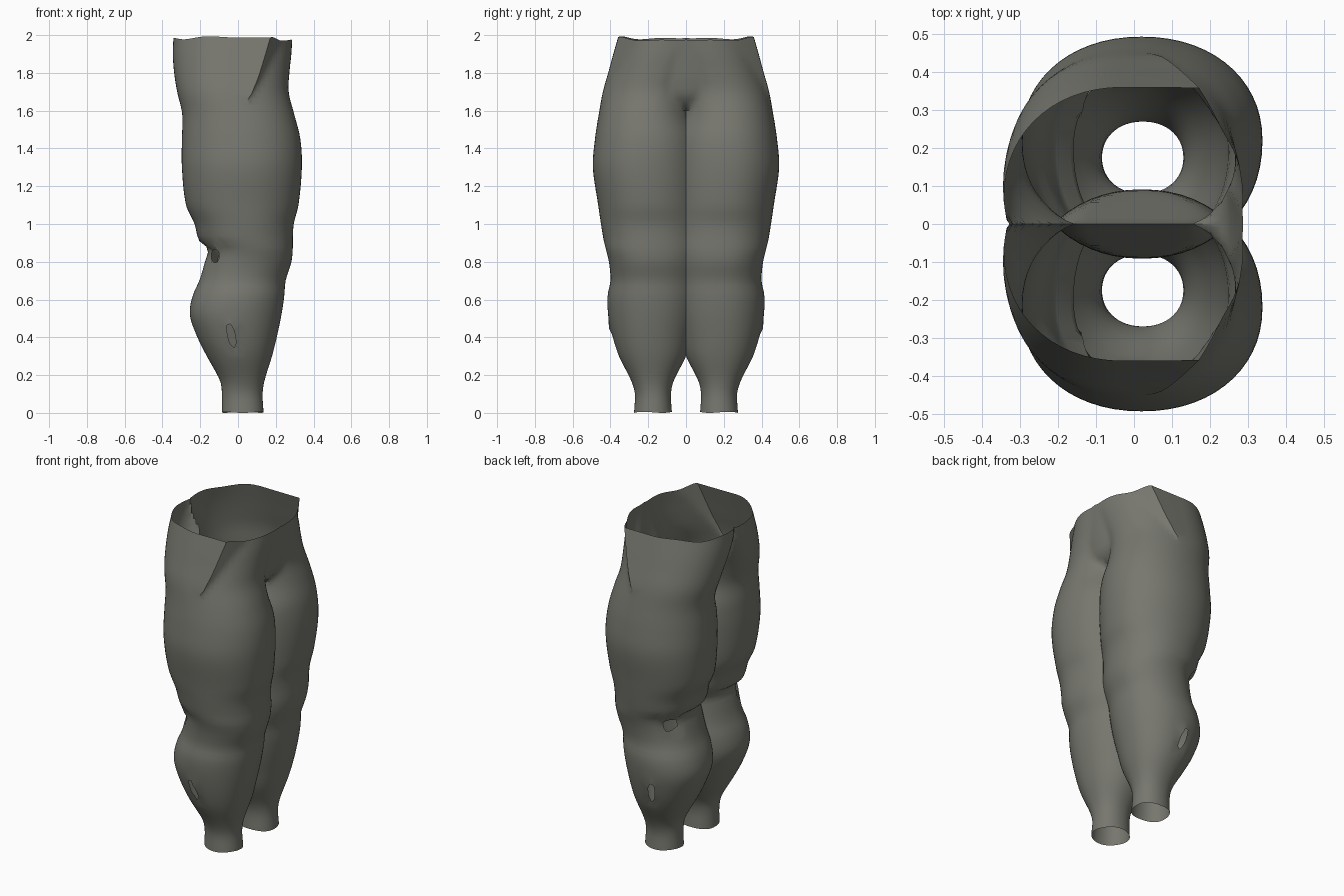
import bpy, bmesh, math

if "Cube" in bpy.data.objects:
    bpy.data.objects.remove(bpy.data.objects["Cube"])

cloth = bpy.data.materials.new("olive grey cloth")
cloth.diffuse_color = (0.185, 0.185, 0.16, 1)
cloth.use_nodes = True
cloth.node_tree.nodes["Principled BSDF"].inputs["Base Color"].default_value = cloth.diffuse_color

# Leg sections: height, back x, front x, outer y, centre y, inner radius
SECTIONS = [
    (0.01, -0.085, 0.135, 0.275, 0.175, 0.100),
    (0.10, -0.085, 0.130, 0.270, 0.175, 0.095),
    (0.17, -0.095, 0.140, 0.290, 0.180, 0.115),
    (0.30, -0.165, 0.180, 0.355, 0.185, 0.185),
    (0.40, -0.215, 0.205, 0.388, 0.190, 0.220),
    (0.52, -0.255, 0.230, 0.412, 0.190, 0.250),
    (0.62, -0.240, 0.245, 0.415, 0.190, 0.260),
    (0.70, -0.205, 0.252, 0.400, 0.190, 0.260),
    (0.80, -0.175, 0.283, 0.408, 0.195, 0.270),
    (0.87, -0.160, 0.290, 0.425, 0.200, 0.280),
    (0.91, -0.205, 0.290, 0.435, 0.200, 0.285),
    (1.00, -0.230, 0.295, 0.450, 0.205, 0.295),
    (1.10, -0.275, 0.320, 0.465, 0.210, 0.300),
    (1.30, -0.297, 0.338, 0.493, 0.220, 0.310),
    (1.45, -0.297, 0.330, 0.482, 0.215, 0.290),
    (1.58, -0.295, 0.298, 0.462, 0.210, 0.245),
    (1.70, -0.322, 0.268, 0.440, 0.180, 0.220),
    (1.80, -0.338, 0.272, 0.412, 0.140, 0.220),
    (1.90, -0.345, 0.282, 0.385, 0.100, 0.240),
    (1.99, -0.342, 0.287, 0.360, 0.070, 0.260),
]
# Front panel between the thighs: height, x on the middle line
PANEL = [(1.58, 0.10), (1.61, 0.18), (1.64, 0.222), (1.69, 0.248),
         (1.76, 0.262), (1.86, 0.274), (2.00, 0.288)]
SIDES = 60
RINGS = 66
CROTCH = 1.58


def section_at(z):
    """Smooth interpolation between the listed sections."""
    i = 0
    while i < len(SECTIONS) - 2 and z > SECTIONS[i + 1][0]:
        i += 1
    a, b = SECTIONS[i], SECTIONS[i + 1]
    p, n = SECTIONS[max(i - 1, 0)], SECTIONS[min(i + 2, len(SECTIONS) - 1)]
    h = b[0] - a[0]
    t = (z - a[0]) / h
    out = []
    for k in range(1, 6):
        ma = (b[k] - p[k]) / (b[0] - p[0]) * h
        mb = (n[k] - a[k]) / (n[0] - a[0]) * h
        out.append((2*t**3 - 3*t**2 + 1) * a[k] + (t**3 - 2*t**2 + t) * ma
                   + (3*t**2 - 2*t**3) * b[k] + (t**3 - t**2) * mb)
    return out


def panel_x(z):
    for (z0, a), (z1, b) in zip(PANEL, PANEL[1:]):
        if z <= z1:
            return a + (b - a) * (z - z0) / (z1 - z0)
    return PANEL[-1][1]


def cut_hole(bm, cx, cz, rx, rz, lean):
    """Open an elliptical tear in the outer side of the leg."""
    def local(v):
        dz = v.co.z - cz
        return (v.co.x - cx + lean * dz) / rx, dz / rz

    inside = [v for v in bm.verts if v.co.y > 0.2 and math.hypot(*local(v)) < 1]
    gone = set(inside)
    edge = {w for v in inside for f in v.link_faces for w in f.verts} - gone
    bmesh.ops.delete(bm, geom=inside, context='VERTS')
    for v in edge:
        u, w = local(v)
        r = math.hypot(u, w)
        v.co.z = cz + rz * w / r
        v.co.x = cx + rx * u / r - lean * (v.co.z - cz)


bm = bmesh.new()

# Loft one leg; inner thighs overlap below the crotch and meet in the middle above it
rings = []
for j in range(RINGS + 1):
    z = 0.01 + 1.98 * j / RINGS
    x0, x1, y1, cy, ri = section_at(z)
    top = max(0, (z - 1.8) / 0.19)
    limit = min(0, -0.35 * (CROTCH - z))
    ring = []
    for i in range(SIDES):
        a = 2 * math.pi * i / SIDES
        c, s = math.cos(a), math.sin(a)
        x = (x0 + x1) / 2 + (x1 - x0) / 2 * math.copysign(abs(c) ** 0.94, c)
        y = cy + ((y1 - cy) if s > 0 else ri) * math.copysign(abs(s) ** 0.94, s)
        y = max(y, limit)
        # bulging front panel
        if z > CROTCH and x > 0:
            x = max(x, panel_x(z) - 0.9 * y * y)
        # wavy waist and ankle hems
        dz = top ** 2 * (0.006 * math.cos(3 * a + 1.2) + 0.004 * math.sin(7 * a)
                         - 0.004 - 0.014 * max(0, c) ** 4)
        if j == 0:
            dz = 0.003 * math.sin(3 * a) - 0.007
        ring.append(bm.verts.new((x, y, z + dz)))
    rings.append(ring)
for lo, hi in zip(rings, rings[1:]):
    for i in range(SIDES):
        k = (i + 1) % SIDES
        bm.faces.new((lo[i], lo[k], hi[k], hi[i]))

# Open the seat: remove the dividing wall above the crotch
wall = []
for f in bm.faces:
    m = f.calc_center_median()
    if all(abs(v.co.y) < 1e-4 for v in f.verts) and m.z > 1.6 + max(0, -m.x - 0.1) * 1.2:
        wall.append(f)
bmesh.ops.delete(bm, geom=wall, context='FACES')
bmesh.ops.dissolve_degenerate(bm, dist=1e-5, edges=bm.edges[:])

# Tears behind the knee and on the calf
cut_hole(bm, -0.12, 0.83, 0.022, 0.035, 0.0)
cut_hole(bm, -0.035, 0.41, 0.020, 0.066, 0.2)

mesh = bpy.data.meshes.new("trousers")
bm.to_mesh(mesh)
bm.free()
mesh.materials.append(cloth)
trousers = bpy.data.objects.new("trousers", mesh)
bpy.context.collection.objects.link(trousers)

# Second leg
mirror = trousers.modifiers.new("other leg", 'MIRROR')
mirror.use_axis = (False, True, False)
mirror.merge_threshold = 0.0005

bpy.context.view_layer.objects.active = trousers
trousers.select_set(True)
bpy.ops.object.modifier_apply(modifier=mirror.name)
bpy.ops.object.shade_smooth_by_angle(angle=math.radians(40))
